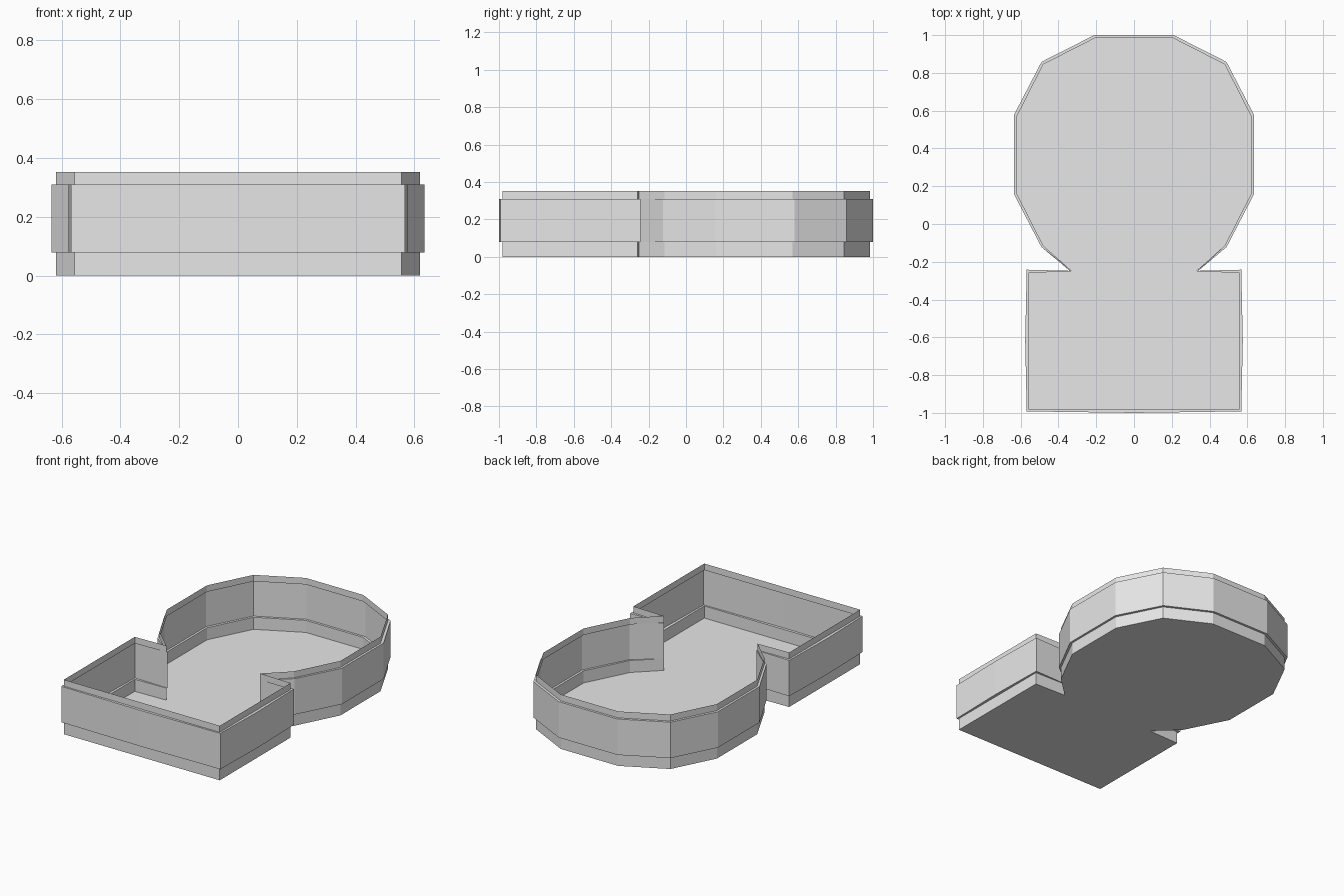
import bpy
import bmesh

cube = bpy.data.objects.get("Cube")
if cube:
    bpy.data.objects.remove(cube, do_unlink=True)

grey = bpy.data.materials.new("plain grey")
grey.use_nodes = True
grey.diffuse_color = (0.8, 0.8, 0.8, 1)
grey.node_tree.nodes["Principled BSDF"].inputs["Base Color"].default_value = (0.8, 0.8, 0.8, 1)

# Half outlines from the front centre round to the back: box, waist, twelve-sided bowl
NARROW = [(0, -0.982), (0.557, -0.982), (0.557, -0.62), (0.557, -0.258), (0.335, -0.252),
          (0.48, -0.115), (0.62, 0.16), (0.62, 0.57), (0.48, 0.845), (0.205, 0.985)]
WIDE = [(0, -1.0), (0.568, -0.992), (0.576, -0.62), (0.568, -0.242), (0.33, -0.248),
        (0.49, -0.122), (0.634, 0.155), (0.634, 0.58), (0.49, 0.858), (0.21, 1.0)]


def mirrored(half):
    """Close a half outline, counter-clockwise from above."""
    return half + [(-x, y) for x, y in reversed(half[1:])]


# Open thin-walled tray: narrow foot, wide band, narrow rim
bm = bmesh.new()
levels = [(NARROW, 0), (NARROW, 0.078), (WIDE, 0.078),
          (WIDE, 0.31), (NARROW, 0.31), (NARROW, 0.352)]
rings = [[bm.verts.new((x, y, z)) for x, y in mirrored(half)] for half, z in levels]
for low, high in zip(rings, rings[1:]):
    n = len(low)
    for i in range(n):
        j = (i + 1) % n
        bm.faces.new((low[i], low[j], high[j], high[i]))

# Floor
bm.faces.new(list(reversed(rings[0])))

mesh = bpy.data.meshes.new("tray")
bm.to_mesh(mesh)
bm.free()
mesh.materials.append(grey)
bpy.context.collection.objects.link(bpy.data.objects.new("tray", mesh))
